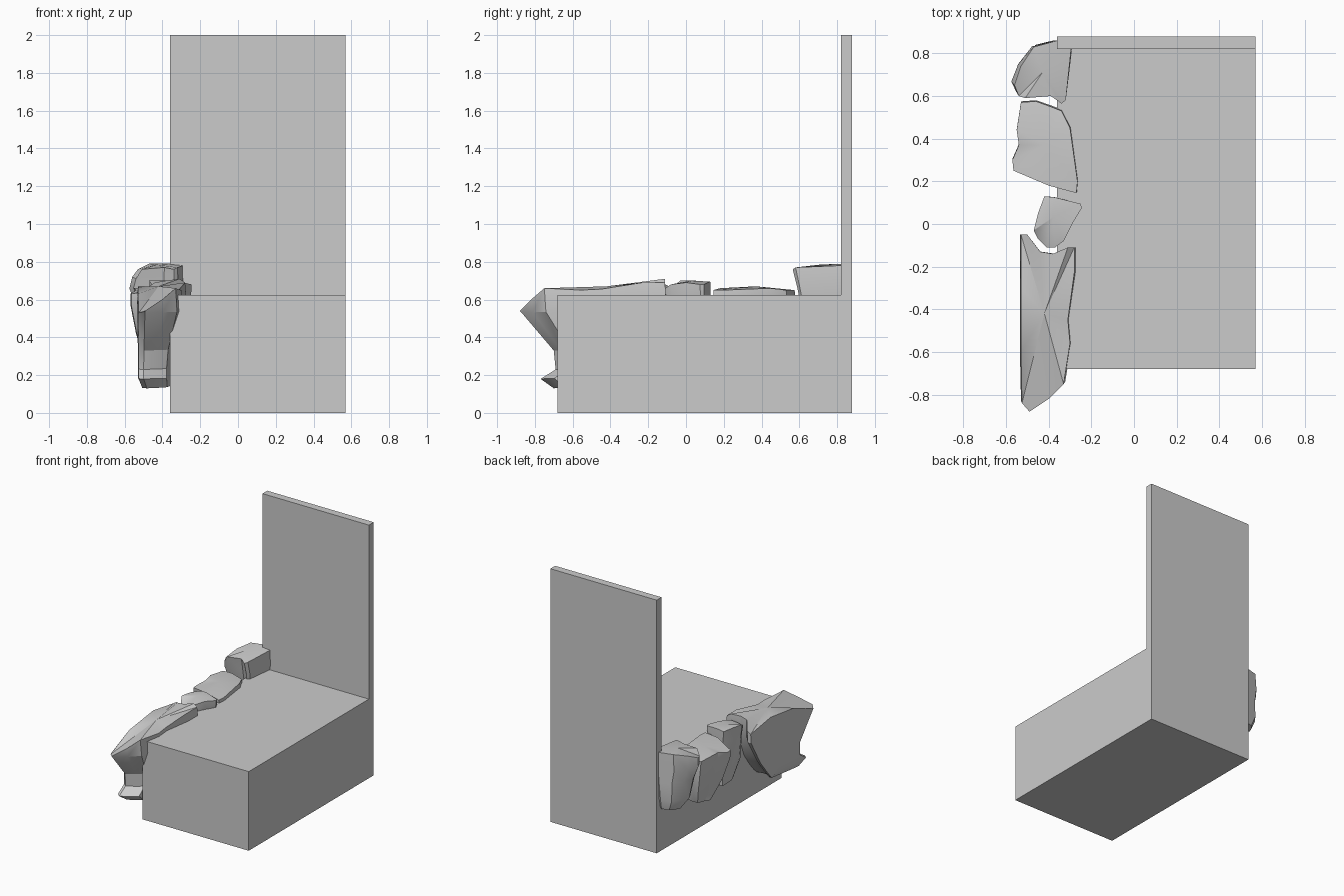
import bpy, bmesh, math

if "Cube" in bpy.data.objects:
    bpy.data.objects.remove(bpy.data.objects["Cube"])


def make_object(name, bm, smooth=False):
    bmesh.ops.recalc_face_normals(bm, faces=bm.faces[:])
    mesh = bpy.data.meshes.new(name)
    bm.to_mesh(mesh)
    bm.free()
    ob = bpy.data.objects.new(name, mesh)
    bpy.context.collection.objects.link(ob)
    if smooth:
        bpy.ops.object.select_all(action='DESELECT')
        ob.select_set(True)
        bpy.context.view_layer.objects.active = ob
        bpy.ops.object.shade_smooth_by_angle(angle=math.radians(30))
    return ob


def rock(name, rim, peak, lower):
    """Top rim (x, y, z), a centre peak, then lower rings squeezed into
    boxes (x0, x1, y0, y1, z_front, z_back)."""
    bm = bmesh.new()
    xs, ys = [p[0] for p in rim], [p[1] for p in rim]
    rings = [[bm.verts.new(p) for p in rim]]
    for x0, x1, y0, y1, zf, zb in lower:
        ring = []
        for x, y, _ in rim:
            u = (x - min(xs)) / (max(xs) - min(xs))
            v = (y - min(ys)) / (max(ys) - min(ys))
            ring.append(bm.verts.new((x0 + u * (x1 - x0), y0 + v * (y1 - y0),
                                      zf + v * (zb - zf))))
        rings.append(ring)
    n = len(rim)
    for a, b in zip(rings, rings[1:]):
        for i in range(n):
            j = (i + 1) % n
            bm.faces.new((a[i], a[j], b[j], b[i]))
    top = bm.verts.new(peak)
    for i in range(n):
        bm.faces.new((rings[0][i], rings[0][(i + 1) % n], top))
    bm.faces.new(rings[-1])
    return make_object(name, bm, True)


# Base block and back wall: one L-shaped profile extruded sideways
bm = bmesh.new()
profile = [(-.68, 0), (.88, 0), (.88, 2), (.82, 2), (.82, .625), (-.68, .625)]
face = bm.faces.new([bm.verts.new((-.36, y, z)) for y, z in profile])
ext = bmesh.ops.extrude_face_region(bm, geom=[face])
bmesh.ops.translate(bm, vec=(.93, 0, 0),
                    verts=[g for g in ext['geom'] if isinstance(g, bmesh.types.BMVert)])
make_object("base_and_back_wall", bm)

# Large front rock overhanging the front corner
rock("front_rock",
     [(-.53, -.05, .63), (-.50, -.05, .65), (-.44, -.13, .69), (-.38, -.14, .70),
      (-.31, -.11, .71), (-.28, -.11, .69), (-.28, -.23, .69), (-.31, -.45, .655),
      (-.30, -.56, .65), (-.33, -.75, .66), (-.40, -.82, .60), (-.49, -.88, .54),
      (-.525, -.84, .53), (-.53, -.60, .63), (-.53, -.30, .67)],
     (-.42, -.42, .67),
     [(-.535, -.27, -.87, -.05, .53, .56),
      (-.53, -.33, -.70, -.17, .33, .36),
      (-.53, -.34, -.69, -.25, .23, .26),
      (-.53, -.34, -.77, -.30, .18, .20),
      (-.51, -.34, -.70, -.34, .13, .17)])

# Small rock
rock("small_rock",
     [(-.42, .13, .69), (-.37, .125, .695), (-.25, .095, .68), (-.245, .075, .68),
      (-.29, .0, .69), (-.33, -.08, .68), (-.37, -.11, .66), (-.41, -.11, .65),
      (-.45, -.07, .67), (-.47, -.03, .70), (-.45, .05, .70)],
     (-.38, .03, .70),
     [(-.46, -.25, -.105, .13, .60, .60),
      (-.45, -.32, -.09, .13, .42, .42),
      (-.42, -.33, -.02, .12, .28, .25)])

# Middle rock
rock("middle_rock",
     [(-.53, .57, .65), (-.46, .575, .65), (-.39, .55, .65), (-.34, .53, .65),
      (-.30, .45, .66), (-.265, .20, .65), (-.27, .145, .65), (-.40, .18, .66),
      (-.565, .25, .63), (-.57, .30, .63), (-.54, .37, .65), (-.55, .44, .66)],
     (-.42, .37, .67),
     [(-.57, -.26, .15, .58, .56, .60),
      (-.54, -.32, .22, .58, .42, .42),
      (-.50, -.33, .36, .54, .27, .30)])

# Back rock against the wall
rock("back_rock",
     [(-.36, .86, .79), (-.47, .83, .79), (-.53, .74, .76), (-.56, .65, .72),
      (-.54, .60, .71), (-.51, .59, .76), (-.39, .60, .77), (-.34, .565, .76),
      (-.32, .58, .77), (-.295, .82, .78)],
     (-.43, .71, .785),
     [(-.575, -.29, .59, .86, .66, .66),
      (-.54, -.31, .61, .86, .56, .56),
      (-.53, -.33, .66, .86, .42, .42),
      (-.48, -.34, .72, .84, .34, .34)])
